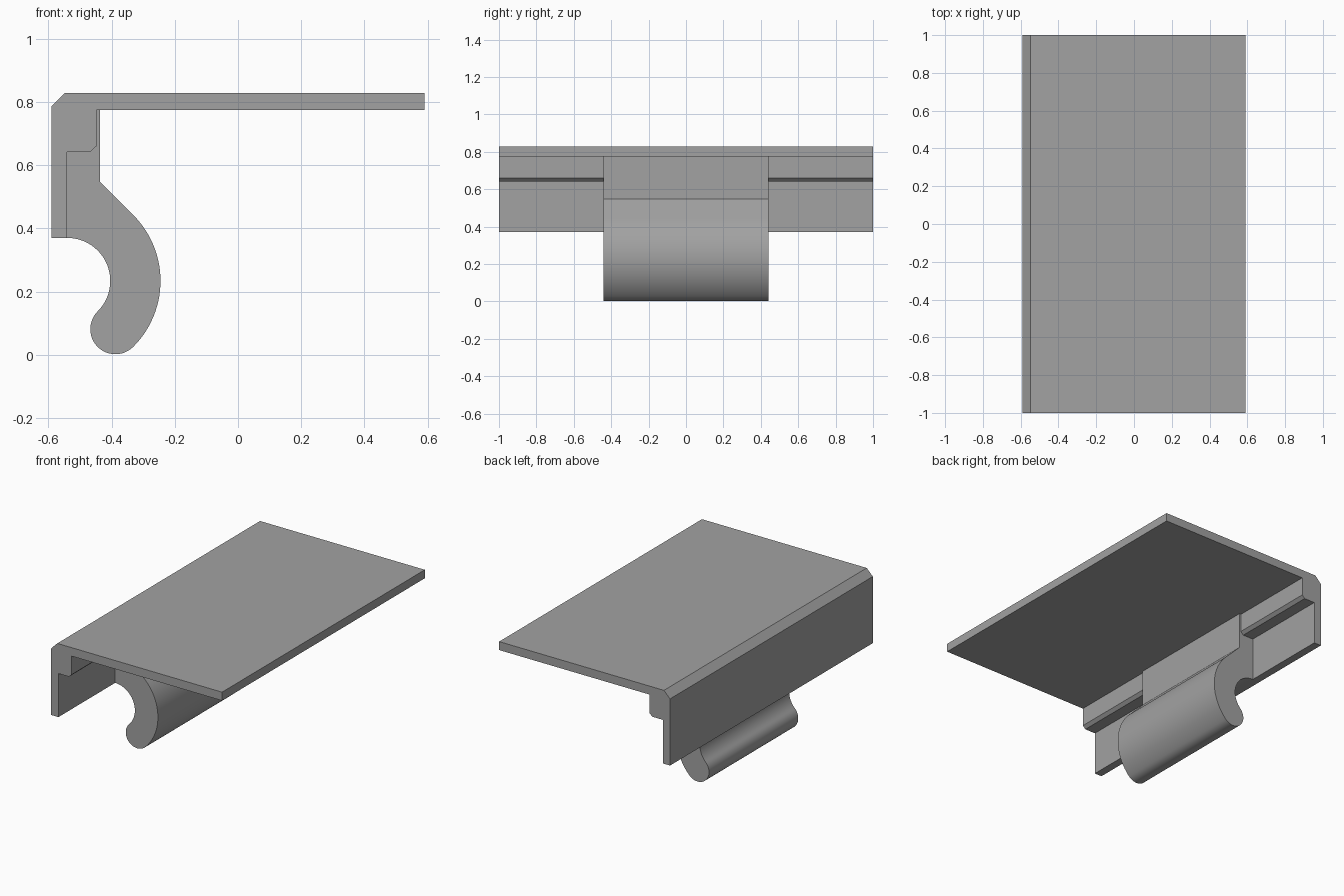
import bpy, bmesh, math

if "Cube" in bpy.data.objects:
    bpy.data.objects.remove(bpy.data.objects["Cube"])

grey = bpy.data.materials.new("grey")
grey.diffuse_color = (0.36, 0.36, 0.36, 1)
grey.use_nodes = True
grey.node_tree.nodes["Principled BSDF"].inputs["Base Color"].default_value = grey.diffuse_color


def arc(cx, cz, r, start, end, n):
    """Points along an arc, angles in degrees."""
    angles = [math.radians(start + (end - start) * i / n) for i in range(n + 1)]
    return [(cx + r * math.cos(a), cz + r * math.sin(a)) for a in angles]


def extrude_profile(name, profile, half_length):
    """Prism from an x-z profile, centred on y = 0."""
    bm = bmesh.new()
    face = bm.faces.new([bm.verts.new((x, -half_length, z)) for x, z in profile])
    result = bmesh.ops.extrude_face_region(bm, geom=[face])
    verts = [v for v in result["geom"] if isinstance(v, bmesh.types.BMVert)]
    bmesh.ops.translate(bm, verts=verts, vec=(0, 2 * half_length, 0))
    bmesh.ops.recalc_face_normals(bm, faces=bm.faces)
    mesh = bpy.data.meshes.new(name)
    bm.to_mesh(mesh)
    bm.free()
    mesh.materials.append(grey)
    obj = bpy.data.objects.new(name, mesh)
    bpy.context.collection.objects.link(obj)
    return obj


# Flat top plate with chamfered corner, thick rib and thin hanging lip
bracket = extrude_profile("bracket", [
    (-0.59, 0.37), (-0.59, 0.786), (-0.548, 0.828), (0.59, 0.828),
    (0.59, 0.775), (-0.448, 0.775), (-0.448, 0.66), (-0.467, 0.642),
    (-0.54, 0.642), (-0.54, 0.37)], 1.0)

# Curved clip: outer arc, rounded tip, inner arc, sunk into the bracket
CX, CZ, OUTER, INNER = -0.54, 0.234, 0.295, 0.136
mid, tip = (OUTER + INNER) / 2, (OUTER - INNER) / 2
tip_x, tip_z = CX + mid * math.sqrt(0.5), CZ - mid * math.sqrt(0.5)
clip_profile = [(-0.56, 0.37), (-0.56, 0.80), (-0.436, 0.80), (-0.436, 0.547)]
clip_profile += arc(CX, CZ, OUTER, 45, -45, 28)
clip_profile += arc(tip_x, tip_z, tip, -45, -225, 24)[1:]
clip_profile += arc(CX, CZ, INNER, -45, 90, 28)[1:]
clip = extrude_profile("clip", clip_profile, 0.44)

# Join both parts into one solid
join = bracket.modifiers.new("join_clip", "BOOLEAN")
join.operation = "UNION"
join.solver = "EXACT"
join.object = clip
bpy.context.view_layer.objects.active = bracket
bracket.select_set(True)
bpy.ops.object.modifier_apply(modifier=join.name)
bpy.data.objects.remove(clip)
bpy.ops.object.shade_smooth_by_angle(angle=math.radians(30))
